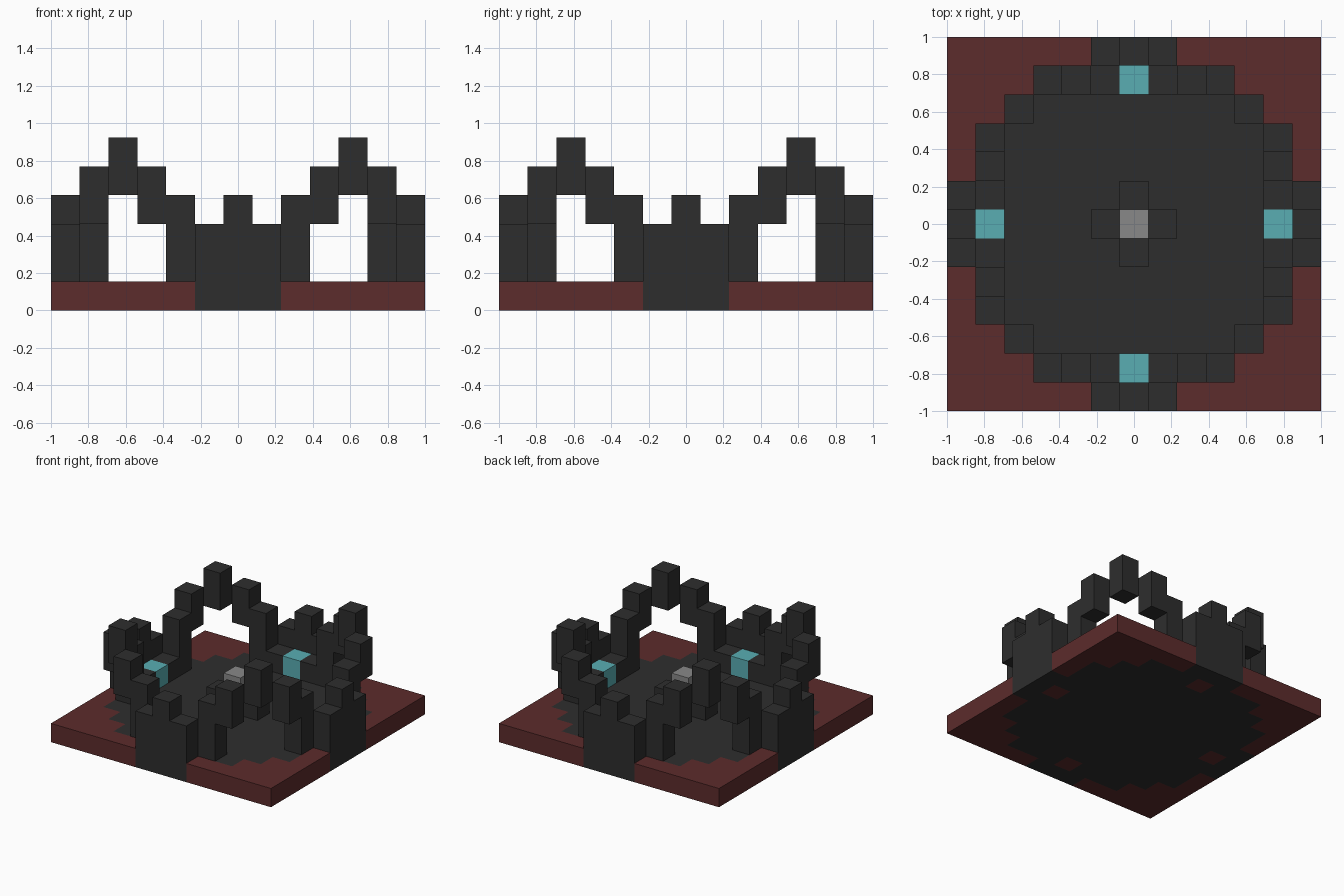
import bpy
import bmesh
from math import pi, floor
from mathutils import Matrix, Vector

cube = bpy.data.objects.get("Cube")
if cube:
    bpy.data.objects.remove(cube, do_unlink=True)

CELLS = 13
U = 2 / CELLS  # edge of one block


def material(name, r, g, b):
    m = bpy.data.materials.new(name)
    m.use_nodes = True
    m.diffuse_color = (r, g, b, 1)
    m.node_tree.nodes["Principled BSDF"].inputs["Base Color"].default_value = (r, g, b, 1)
    return m


STONE = material("dark stone", 0.027, 0.027, 0.027)
RED = material("dark red", 0.107, 0.025, 0.025)
TEAL = material("teal", 0.1, 0.42, 0.45)
GREY = material("mid grey", 0.25, 0.25, 0.25)


def finish(bm, name, *mats):
    bmesh.ops.recalc_face_normals(bm, faces=bm.faces)
    mesh = bpy.data.meshes.new(name)
    bm.to_mesh(mesh)
    bm.free()
    for m in mats:
        mesh.materials.append(m)
    obj = bpy.data.objects.new(name, mesh)
    bpy.context.collection.objects.link(obj)
    return obj


def blocks(name, mat, columns, turn=0):
    """Columns of blocks: (cell x, cell y, bottom layer, top layer)."""
    bm = bmesh.new()
    for x, y, low, high in columns:
        place = Matrix.Translation(Vector((x, y, (low + high) / 2)) * U)
        size = Matrix.Diagonal((U, U, (high - low) * U, 1))
        bmesh.ops.create_cube(bm, size=1, matrix=place @ size)
    bm.transform(Matrix.Rotation(turn * pi / 2, 4, "Z"))
    return finish(bm, name, mat)


def is_stone(x, y):
    """Rounded stone floor, leaving a red cell under each lamp."""
    near, far = sorted((abs(x), abs(y)))
    if (near, far) == (0, 5):
        return False
    reach = {6: 1, 5: 3}.get(far, 4)
    return near <= reach


# Square base slab with the stone floor set into it
bm = bmesh.new()
bmesh.ops.create_grid(bm, x_segments=CELLS, y_segments=CELLS, size=1)
top = bmesh.ops.extrude_face_region(bm, geom=bm.faces[:])["geom"]
bmesh.ops.translate(bm, vec=(0, 0, U),
                    verts=[v for v in top if isinstance(v, bmesh.types.BMVert)])
for f in bm.faces:
    c = f.calc_center_median() * 0.999
    x, y = floor(c.x / U + 0.5), floor(c.y / U + 0.5)
    f.material_index = int(is_stone(x, y))
finish(bm, "base", RED, STONE)

# Central pedestal and its grey cap
blocks("pedestal", STONE, [(0, 0, 1, 2), (1, 0, 1, 2), (-1, 0, 1, 2),
                           (0, 1, 1, 2), (0, -1, 1, 2)])
blocks("pedestal_cap", GREY, [(0, 0, 2, 3)])

for turn, side in enumerate(("front", "left", "back", "right")):
    # Outer wall, low ledge and lamp in the middle of each side
    blocks(side + "_wall", STONE, [(-1, -6, 1, 3), (0, -6, 1, 4), (1, -6, 1, 3)], turn)
    blocks(side + "_ledge", STONE, [(-1, -5, 1, 2), (1, -5, 1, 2)], turn)
    blocks(side + "_lamp", TEAL, [(0, -5, 1, 2)], turn)
    # Stepped arch across each corner
    blocks(side + "_corner_arch", STONE,
           [(2, -5, 1, 4), (3, -5, 3, 5), (4, -4, 4, 6),
            (5, -3, 3, 5), (5, -2, 1, 4)], turn)
